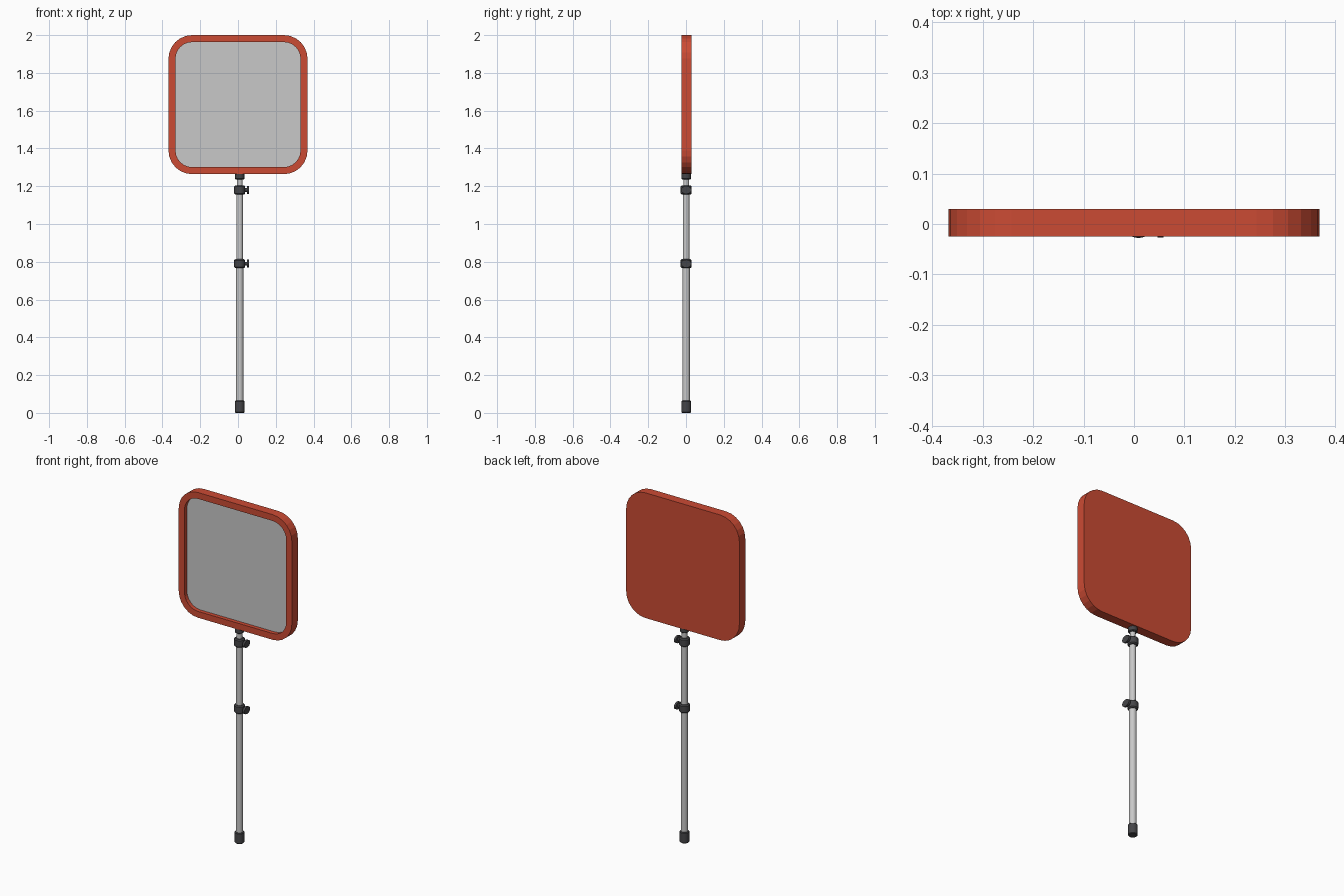
import bpy, bmesh, math
from mathutils import Matrix

cube = bpy.data.objects.get("Cube")
if cube:
    bpy.data.objects.remove(cube)


def material(name, rgb):
    m = bpy.data.materials.new(name)
    m.use_nodes = True
    m.diffuse_color = (*rgb, 1)
    m.node_tree.nodes["Principled BSDF"].inputs["Base Color"].default_value = (*rgb, 1)
    return m


RED = material("red plastic", (0.6, 0.07, 0.034))
SILVER = material("silver metal", (0.58, 0.58, 0.58))
DARK = material("dark rubber", (0.06, 0.06, 0.065))

POLE_X = 0.009


def finish(bm, name, mats, smooth=True):
    bmesh.ops.recalc_face_normals(bm, faces=bm.faces)
    mesh = bpy.data.meshes.new(name)
    bm.to_mesh(mesh)
    bm.free()
    ob = bpy.data.objects.new(name, mesh)
    bpy.context.collection.objects.link(ob)
    for m in mats:
        mesh.materials.append(m)
    if smooth:
        bpy.ops.object.select_all(action='DESELECT')
        ob.select_set(True)
        bpy.context.view_layer.objects.active = ob
        bpy.ops.object.shade_smooth_by_angle(angle=math.radians(30))
    return ob


def post(name, radius, z0, z1, mat, bevel=0.0):
    """Upright cylinder on the pole axis, with optional bevelled rims."""
    bm = bmesh.new()
    bmesh.ops.create_cone(bm, cap_ends=True, segments=16, radius1=radius, radius2=radius,
                          depth=z1 - z0, matrix=Matrix.Translation((POLE_X, 0.001, (z0 + z1) / 2)))
    if bevel:
        rims = [e for e in bm.edges if abs(e.verts[0].co.z - e.verts[1].co.z) < 1e-5]
        bmesh.ops.bevel(bm, geom=rims, offset=bevel, segments=1, affect='EDGES')
    return finish(bm, name, [mat])


def knob(name, z):
    """Clamp screw: thin stem and an oval grip facing +x."""
    bm = bmesh.new()
    turn = Matrix.Rotation(math.pi / 2, 4, 'Y')
    for x, depth, rz, ry in ((0.034, 0.03, 0.01, 0.01), (0.053, 0.012, 0.021, 0.028)):
        bmesh.ops.create_cone(bm, cap_ends=True, segments=16, radius1=1, radius2=1, depth=depth,
                              matrix=Matrix.Translation((x, 0.001, z))
                              @ Matrix.Diagonal((1, ry, rz, 1)) @ turn)
    return finish(bm, name, [DARK])


# Telescopic pole
post("foot_cap", 0.026, 0, 0.065, DARK, 0.004)
post("lower_tube", 0.02, 0.05, 0.79, SILVER)
post("upper_tube", 0.0178, 0.79, 1.18, SILVER)
post("inner_tube", 0.015, 1.17, 1.26, SILVER)
post("panel_socket", 0.025, 1.236, 1.275, DARK, 0.004)
for label, z in (("lower", 0.79), ("upper", 1.18)):
    post(label + "_collar", 0.029, z - 0.024, z + 0.024, DARK, 0.006)
    knob(label + "_clamp_knob", z)


# Rounded square panel with a recessed front
def ring(bm, half, radius, y, steps=6):
    verts = []
    for quarter, (sx, sz) in enumerate(((1, 1), (-1, 1), (-1, -1), (1, -1))):
        for i in range(steps + 1):
            a = math.pi / 2 * (quarter + i / steps)
            verts.append(bm.verts.new((sx * (half - radius) + radius * math.cos(a), y,
                                       1.632 + sz * (half - radius) + radius * math.sin(a))))
    return verts


bm = bmesh.new()
loops = [ring(bm, 0.368, 0.125, 0.03), ring(bm, 0.368, 0.125, -0.025),
         ring(bm, 0.331, 0.088, -0.025), ring(bm, 0.331, 0.088, -0.002)]
for a, b in zip(loops, loops[1:]):
    for i in range(len(a)):
        j = (i + 1) % len(a)
        bm.faces.new((a[i], a[j], b[j], b[i]))
bm.faces.new(loops[0])
screen = bm.faces.new(loops[-1])
screen.material_index = 1
finish(bm, "panel", [RED, SILVER], smooth=False)
